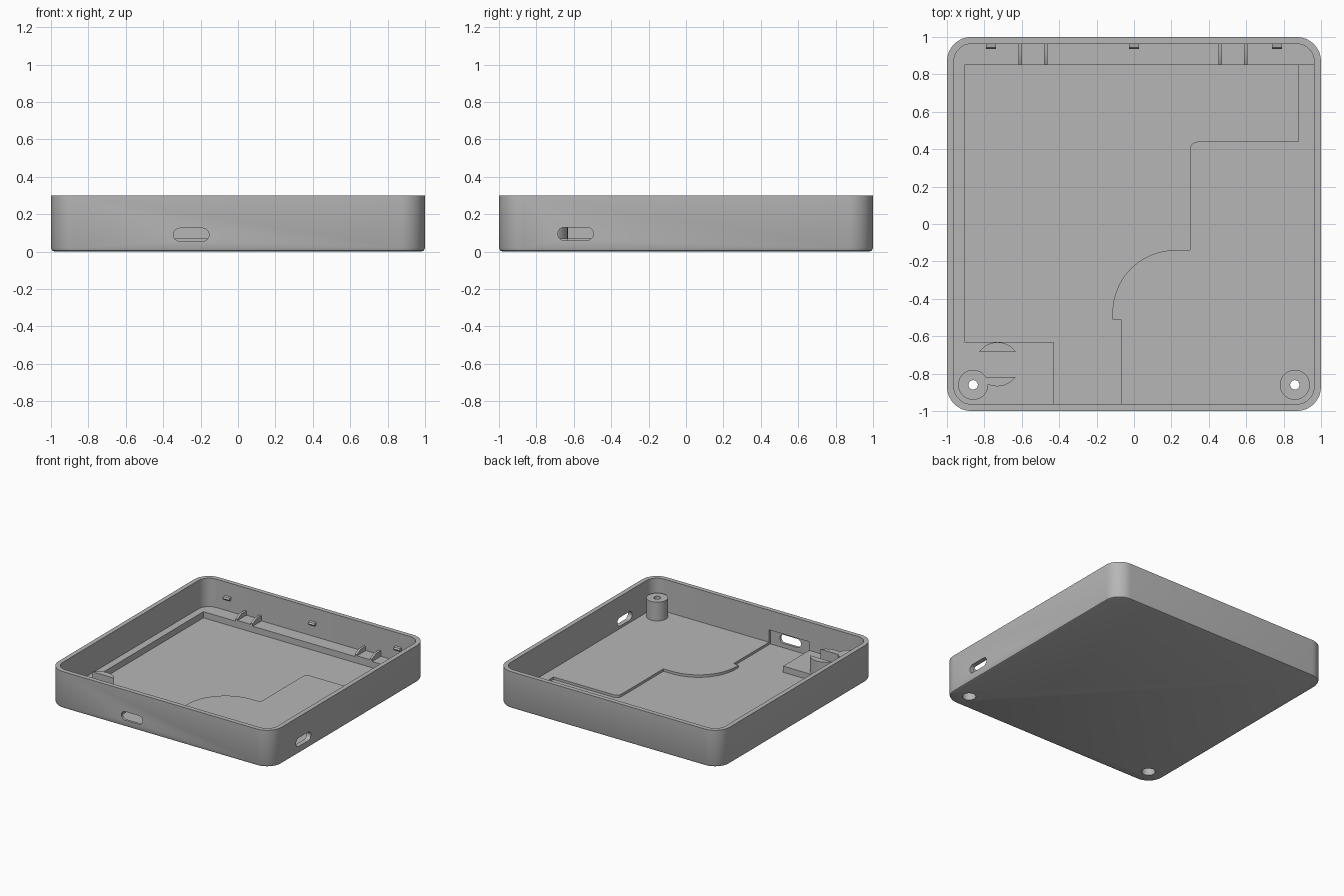
import bpy, bmesh, math
from mathutils import Matrix

cube = bpy.data.objects.get("Cube")
if cube:
    bpy.data.objects.remove(cube, do_unlink=True)

grey = bpy.data.materials.new("matte grey")
grey.use_nodes = True
grey.diffuse_color = (0.47, 0.47, 0.47, 1)
grey.node_tree.nodes["Principled BSDF"].inputs["Base Color"].default_value = (0.47, 0.47, 0.47, 1)


def arc(cx, cy, r, a0, a1, n=8):
    step = math.radians(a1 - a0) / n
    a = math.radians(a0)
    return [(cx + r * math.cos(a + i * step), cy + r * math.sin(a + i * step)) for i in range(n + 1)]


def round_rect(w, h, r, n=8):
    """Rounded rectangle with half sizes w and h."""
    pts = []
    for k, (sx, sy) in enumerate([(1, 1), (-1, 1), (-1, -1), (1, -1)]):
        pts += arc(sx * (w - r), sy * (h - r), r, 90 * k, 90 * k + 90, n)
    return pts


def circle(cx, cy, r, n=40):
    return arc(cx, cy, r, 0, 360, n)[:-1]


def rect(x0, x1, y0, y1):
    return [(x0, y0), (x1, y0), (x1, y1), (x0, y1)]


def loft(name, layers, matrix=None):
    """Closed solid through (outline, height) layers."""
    bm = bmesh.new()
    rings = [[bm.verts.new((x, y, z)) for x, y in pts] for pts, z in layers]
    bm.faces.new(rings[0][::-1])
    bm.faces.new(rings[-1])
    n = len(rings[0])
    for a, b in zip(rings, rings[1:]):
        for i in range(n):
            j = (i + 1) % n
            bm.faces.new((a[i], a[j], b[j], b[i]))
    if matrix:
        bm.transform(matrix)
    bmesh.ops.recalc_face_normals(bm, faces=bm.faces)
    me = bpy.data.meshes.new(name)
    bm.to_mesh(me)
    bm.free()
    me.materials.append(grey)
    ob = bpy.data.objects.new(name, me)
    bpy.context.collection.objects.link(ob)
    return ob


def prism(name, pts, z0, z1, matrix=None):
    return loft(name, [(pts, z0), (pts, z1)], matrix)


def cut(ob, *cutters):
    bpy.context.view_layer.objects.active = ob
    for c in cutters:
        c.hide_render = True
        m = ob.modifiers.new("cut", 'BOOLEAN')
        m.operation, m.solver, m.object = 'DIFFERENCE', 'EXACT', c
        bpy.ops.object.modifier_apply(modifier=m.name)


parts, helpers = [], []


def helper(*args):
    helpers.append(prism(*args))
    return helpers[-1]


# Tray shell with a softened bottom edge
tray = loft("tray", [(round_rect(1 - i, 1 - i, 0.13 - i), z)
                     for i, z in [(0.02, 0), (0.006, 0.006), (0, 0.02), (0, 0.3)]])
parts.append(tray)
cut(tray, helper("cavity_cutter", round_rect(0.963, 0.963, 0.093), 0.04, 0.5))

# Stepped board pocket in the floor
pocket = [(-0.905, 0.85), (-0.905, -0.63), (-0.43, -0.63), (-0.43, -0.963), (-0.07, -0.963),
          (-0.07, -0.51), (-0.115, -0.51)]
pocket += arc(0.22, -0.475, 0.335, 180, 90, 16) + [(0.3, -0.14)]
pocket += arc(0.34, 0.4, 0.04, 180, 90) + [(0.88, 0.44), (0.88, 0.85)]
cut(tray, helper("pocket_cutter", pocket, 0.02, 0.1))

# Wall recess and the two rounded port openings
cut(tray, helper("recess_cutter", rect(-0.43, -0.07, -0.98, -0.9), 0.02, 0.14))
slot = round_rect(0.095, 0.035, 0.0345)
front_turn = Matrix.Translation((-0.25, -1, 0.09)) @ Matrix.Rotation(math.pi / 2, 4, 'X')
side_turn = (Matrix.Translation((1, -0.59, 0.095)) @ Matrix.Rotation(math.pi / 2, 4, 'Z')
             @ Matrix.Rotation(math.pi / 2, 4, 'X'))
cut(tray, helper("front_port_cutter", slot, -0.1, 0.1, front_turn),
    helper("side_port_cutter", slot, -0.1, 0.1, side_turn))

# Raised ledge along the back and right sides
ledge = prism("ledge", round_rect(0.97, 0.97, 0.1), 0.03, 0.07)
parts.append(ledge)
open_area = [(-0.905, 0.85), (-0.905, -0.63), (-0.43, -0.63), (-0.43, -1.1), (1.1, -1.1), (1.1, 0.85)]
cut(ledge, helper("ledge_cutter", open_area, 0, 0.2))

# Screw bosses with through holes and countersunk heads
for side, x in (("left", 0.86), ("right", -0.86)):
    boss = prism(side + "_screw_boss", circle(x, -0.86, 0.08), 0.03, 0.192)
    parts.append(boss)
    hole = helper(side + "_hole_cutter", circle(x, -0.86, 0.025), -0.1, 0.4)
    head = helper(side + "_head_cutter", circle(x, -0.86, 0.05), -0.1, 0.1)
    for ob in (tray, ledge, boss):
        cut(ob, hole, head)

# Round post with a channel across it
post = prism("channel_post", circle(-0.73, -0.75, 0.118), 0.06, 0.19)
parts.append(post)
cut(post, helper("channel_cutter", rect(-0.9, -0.5, -0.818, -0.685), 0.075, 0.3))
cut(post, helper("post_hole_cutter", circle(-0.86, -0.86, 0.078), 0, 0.3))

# Hinge seats on the back ledge: a low pad between two sloped ribs
rib_profile = [(0.85, 0.06), (0.975, 0.06), (0.975, 0.115), (0.9, 0.115), (0.85, 0.09)]
to_side = Matrix(((0, 0, 1, 0), (1, 0, 0, 0), (0, 1, 0, 0), (0, 0, 0, 1)))
for side, x in (("right", -0.54), ("left", 0.53)):
    parts.append(prism(side + "_seat_pad", rect(x - 0.07, x + 0.07, 0.85, 0.975), 0.06, 0.08))
    for k in (-1, 1):
        c = x + k * 0.068
        parts.append(prism(side + "_seat_rib", rib_profile, c - 0.009, c + 0.009, to_side))

# Snap bumps on the back wall
bump_profile = [(0.975, 0.158), (0.945, 0.164), (0.936, 0.175), (0.945, 0.186), (0.975, 0.192)]
for x in (-0.765, 0, 0.765):
    parts.append(prism("snap_bump", bump_profile, x - 0.027, x + 0.027, to_side))

# Remove the cutters and shade
for h in helpers:
    bpy.data.objects.remove(h, do_unlink=True)
bpy.ops.object.select_all(action='DESELECT')
for ob in parts:
    ob.select_set(True)
bpy.context.view_layer.objects.active = tray
bpy.ops.object.shade_smooth_by_angle(angle=math.radians(30))
